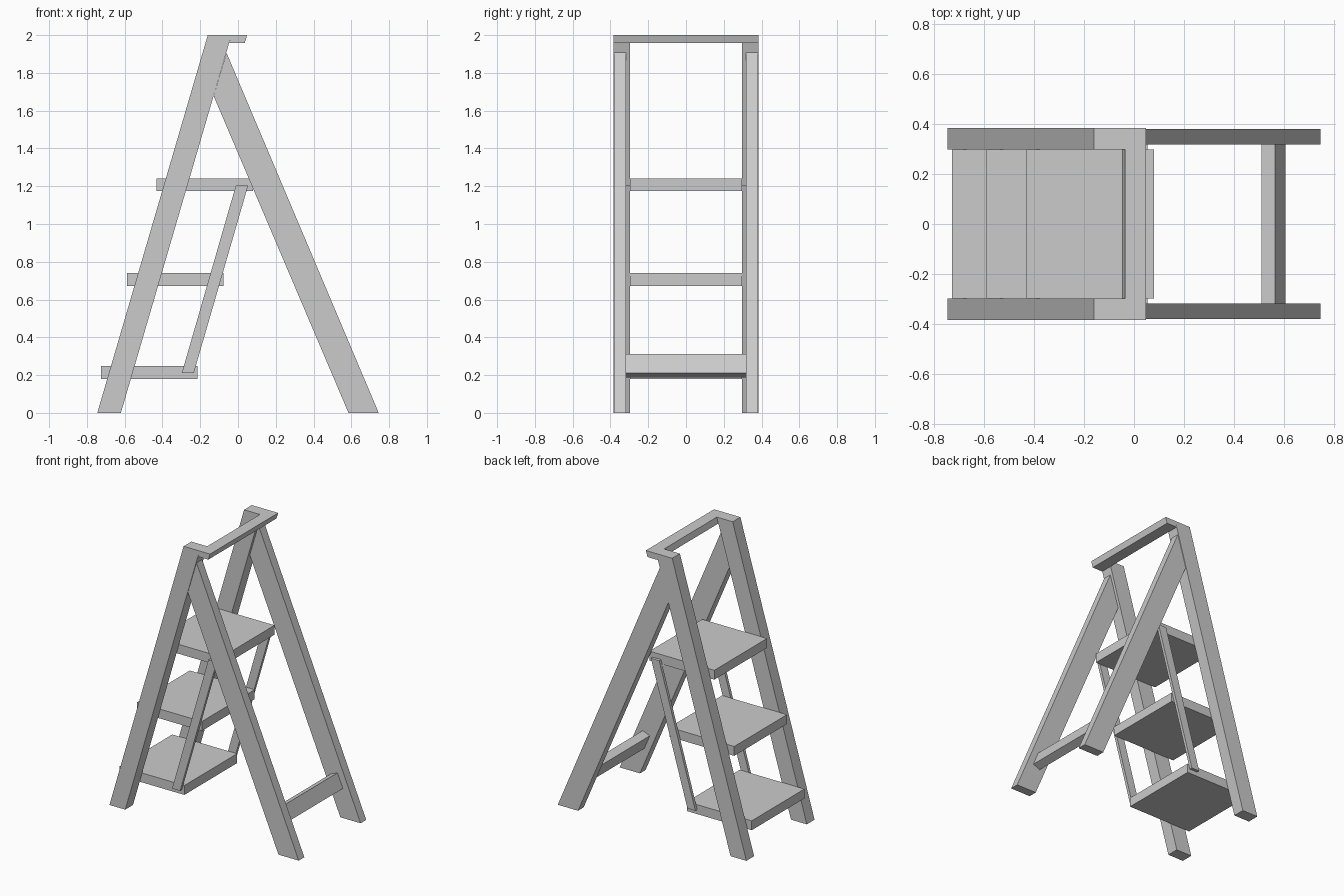
import bpy
import bmesh

if "Cube" in bpy.data.objects:
    bpy.data.objects.remove(bpy.data.objects["Cube"])


def prism(name, profile, y0, y1):
    """Extrude an (x, z) profile from y0 to y1."""
    bm = bmesh.new()
    face = bm.faces.new([bm.verts.new((x, y0, z)) for x, z in profile])
    ext = bmesh.ops.extrude_face_region(bm, geom=[face])
    verts = [g for g in ext["geom"] if isinstance(g, bmesh.types.BMVert)]
    bmesh.ops.translate(bm, verts=verts, vec=(0, y1 - y0, 0))
    bmesh.ops.recalc_face_normals(bm, faces=bm.faces)
    mesh = bpy.data.meshes.new(name)
    bm.to_mesh(mesh)
    bm.free()
    obj = bpy.data.objects.new(name, mesh)
    bpy.context.collection.objects.link(obj)
    return obj


def pair(name, profile, y0, y1):
    """Prism mirrored to both sides of the ladder."""
    obj = prism(name, profile, y0, y1)
    mod = obj.modifiers.new("Mirror", "MIRROR")
    mod.use_axis = (False, True, False)
    mod.use_mirror_merge = False


# Climbing-side legs, rising to the top of the ladder
pair("step_leg", [(-0.745, 0), (-0.62, 0), (-0.035, 2), (-0.16, 2)], 0.297, 0.384)

# Supporting legs, butted against the climbing legs
pair("support_leg", [(0.585, 0), (0.745, 0), (-0.061, 1.907), (-0.129, 1.678)], 0.317, 0.38)

# Thin braces tying the backs of the steps together
pair("step_brace", [(-0.297, 0.212), (-0.234, 0.212), (0.054, 1.205), (-0.011, 1.205)], 0.297, 0.318)

# Three treads
for i, (x0, z0) in enumerate([(-0.726, 0.18), (-0.588, 0.673), (-0.431, 1.174)]):
    x1, z1 = x0 + 0.511, z0 + 0.067
    prism(f"step_{i + 1}", [(x0, z0), (x1, z0), (x1, z1), (x0, z1)], -0.297, 0.297)

# Top handle bar
prism("top_bar", [(-0.047, 1.957), (0.035, 1.957), (0.048, 2), (-0.035, 2)], -0.384, 0.384)

# Tilted crossbar between the supporting legs
prism("crossbar", [(0.605, 0.21), (0.563, 0.311), (0.508, 0.288), (0.55, 0.187)], -0.318, 0.318)
